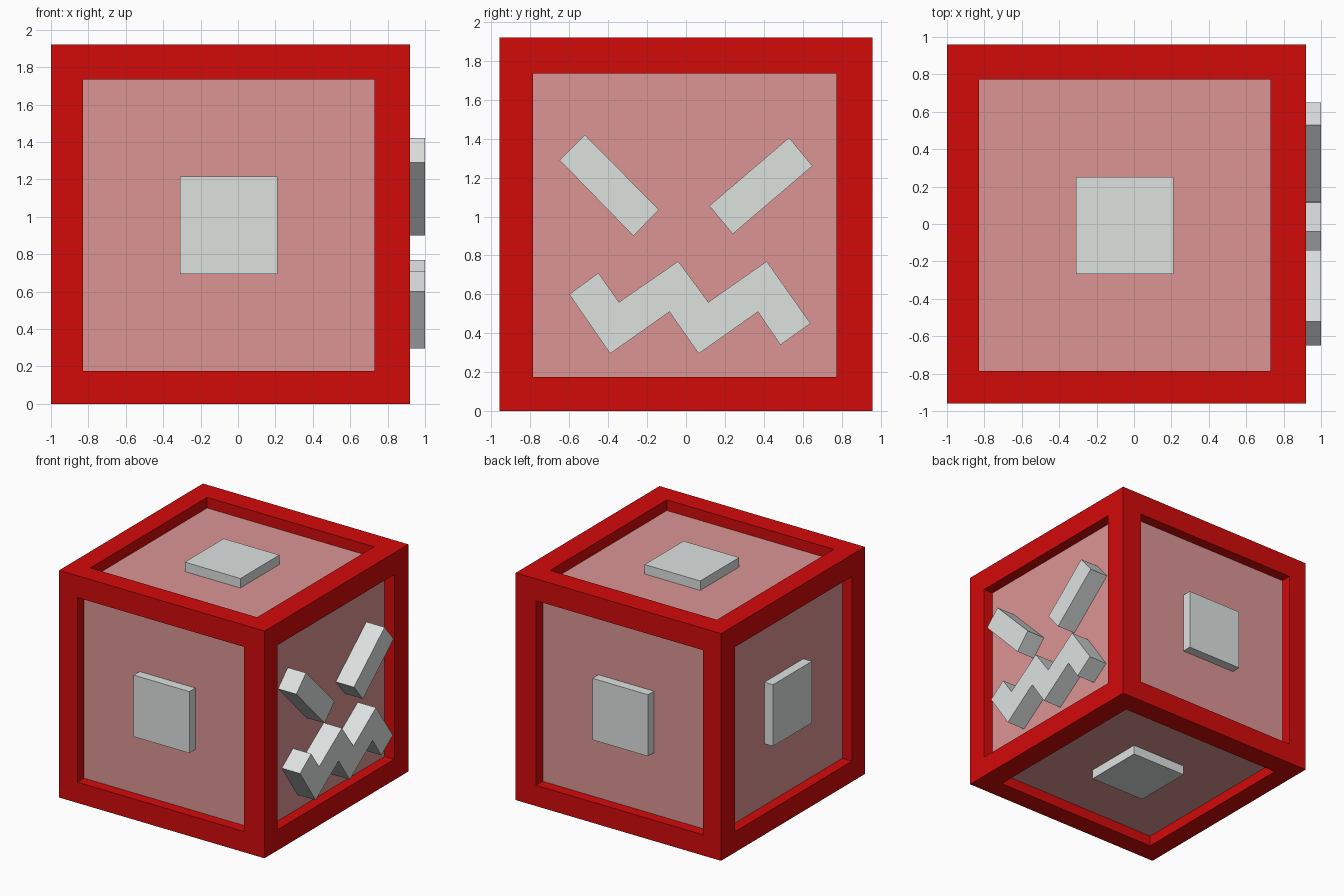
import bpy, bmesh
from mathutils import Vector

if "Cube" in bpy.data.objects:
    bpy.data.objects.remove(bpy.data.objects["Cube"])


def material(name, color):
    m = bpy.data.materials.new(name)
    m.diffuse_color = (*color, 1)
    m.use_nodes = True
    m.node_tree.nodes["Principled BSDF"].inputs["Base Color"].default_value = m.diffuse_color
    return m


RED = material("red", (0.65, 0.003, 0.003))
PINK = material("pink", (0.72, 0.30, 0.30))
PALE = material("pale", (0.72, 0.76, 0.74))


def finish(name, bm, mat):
    bmesh.ops.recalc_face_normals(bm, faces=bm.faces)
    mesh = bpy.data.meshes.new(name)
    bm.to_mesh(mesh)
    bm.free()
    ob = bpy.data.objects.new(name, mesh)
    bpy.context.collection.objects.link(ob)
    if mat:
        mesh.materials.append(mat)
    return ob


def box(name, lo, hi, mat=None):
    bm = bmesh.new()
    bmesh.ops.create_cube(bm, size=1)
    lo, hi = Vector(lo), Vector(hi)
    for v in bm.verts:
        v.co = Vector([(lo[i] + hi[i]) / 2 + v.co[i] * (hi[i] - lo[i]) for i in range(3)])
    return finish(name, bm, mat)


def prism(name, outline, mat, x0=0.80, x1=1.0):
    """Extrude a (y, z) outline along x."""
    bm = bmesh.new()
    face = bm.faces.new([bm.verts.new((x0, y, z)) for y, z in outline])
    out = bmesh.ops.extrude_face_region(bm, geom=[face], use_keep_orig=True)
    moved = [g for g in out["geom"] if isinstance(g, bmesh.types.BMVert)]
    bmesh.ops.translate(bm, verts=moved, vec=(x1 - x0, 0, 0))
    return finish(name, bm, mat)


# outer frame, opened along each axis
lo, hi = (-1.0, -0.96, 0.0), (0.92, 0.96, 1.92)
frame = box("frame", lo, hi, RED)
open_lo, open_hi = (-0.83, -0.787, 0.175), (0.73, 0.773, 1.735)
for axis, label in enumerate("xyz"):
    a, b = list(open_lo), list(open_hi)
    a[axis], b[axis] = lo[axis] - 0.3, hi[axis] + 0.3
    cutter = box("opening_cutter_" + label, a, b)
    cutter.hide_render = True
    cutter.hide_viewport = True
    mod = frame.modifiers.new("opening_" + label, 'BOOLEAN')
    mod.operation = 'DIFFERENCE'
    mod.solver = 'EXACT'
    mod.object = cutter

# recessed panels: one inner block
depth = 0.09
box("inner_panels", [v + depth for v in lo], [v - depth for v in hi], PINK)

# square plates on every side except the face
centre, half = (-0.05, -0.008, 0.955), 0.26
sides = [("left", 0, -1), ("front", 1, -1), ("back", 1, 1), ("bottom", 2, -1), ("top", 2, 1)]
for label, axis, sign in sides:
    a = [c - half for c in centre]
    b = [c + half for c in centre]
    if sign > 0:
        a[axis], b[axis] = hi[axis] - 0.13, hi[axis] - 0.01
    else:
        a[axis], b[axis] = lo[axis] + 0.01, lo[axis] + 0.13
    box("plate_" + label, a, b, PALE)

# slanted eyes and zigzag mouth on the right side
prism("eye_left", [(-0.52, 1.42), (-0.65, 1.29), (-0.27, 0.90), (-0.14, 1.035)], PALE)
prism("eye_right", [(0.53, 1.405), (0.65, 1.26), (0.24, 0.91), (0.12, 1.055)], PALE)
prism("mouth", [(-0.60, 0.60), (-0.45, 0.71), (-0.345, 0.56), (-0.04, 0.77),
                (0.115, 0.56), (0.415, 0.77), (0.64, 0.45), (0.485, 0.34),
                (0.37, 0.51), (0.065, 0.295), (-0.085, 0.51), (-0.39, 0.295)], PALE)
